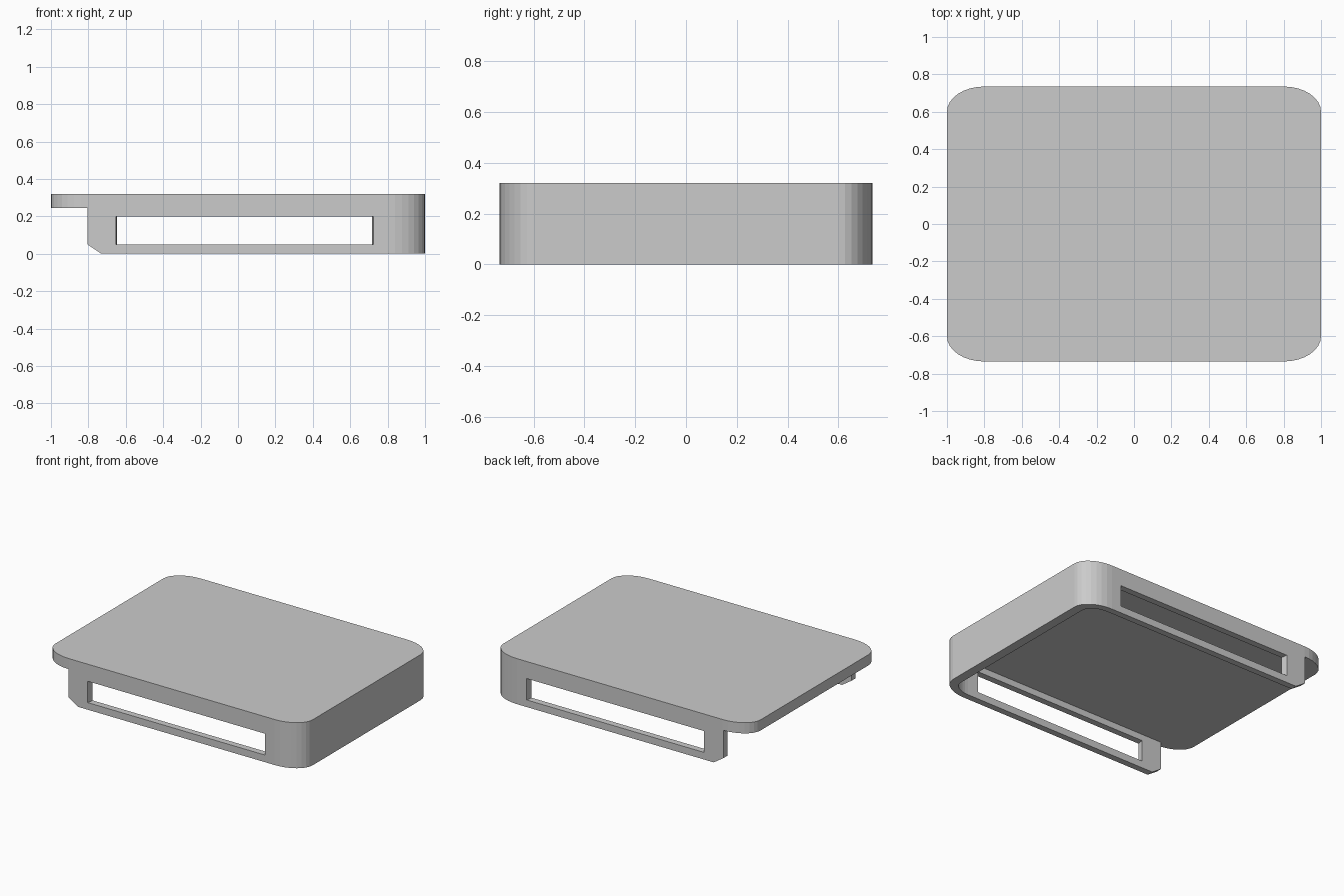
import bpy, bmesh, math
from mathutils import Vector

if "Cube" in bpy.data.objects:
    bpy.data.objects.remove(bpy.data.objects["Cube"])

HX, HY, TOP, CEIL = 1.0, 0.735, 0.32, 0.245
RX, RY = 0.2, 0.135          # elliptical corner radii
TX, TY = 0.065, 0.045        # wall thickness
SEGS = 8


def prism(name, points, offset):
    """Extrude a flat outline of 3D points along offset."""
    bm = bmesh.new()
    face = bm.faces.new([bm.verts.new(p) for p in points])
    ext = bmesh.ops.extrude_face_region(bm, geom=[face])
    moved = [v for v in ext["geom"] if isinstance(v, bmesh.types.BMVert)]
    bmesh.ops.translate(bm, verts=moved, vec=Vector(offset))
    bmesh.ops.recalc_face_normals(bm, faces=bm.faces)
    mesh = bpy.data.meshes.new(name)
    bm.to_mesh(mesh)
    bm.free()
    obj = bpy.data.objects.new(name, mesh)
    bpy.context.collection.objects.link(obj)
    return obj


def corner(sx, sy, hx, hy, rx, ry, start):
    """Elliptical corner arc, counter-clockwise from the start angle."""
    cx, cy = sx * (hx - rx), sy * (hy - ry)
    arc = [math.radians(start + 90 * i / SEGS) for i in range(SEGS + 1)]
    return [(cx + rx * math.cos(a), cy + ry * math.sin(a)) for a in arc]


def cut(target, cutter):
    mod = target.modifiers.new(cutter.name, "BOOLEAN")
    mod.operation = "DIFFERENCE"
    mod.solver = "EXACT"
    mod.object = cutter
    cutter.hide_render = True
    cutter.hide_set(True)


# rounded tray body
outline = []
for sx, sy, start in ((1, 1, 0), (-1, 1, 90), (-1, -1, 180), (1, -1, 270)):
    outline += corner(sx, sy, HX, HY, RX, RY, start)
tray = prism("tray_body", [(x, y, 0) for x, y in outline], (0, 0, TOP))

# underside cavity, open to the left
ix, iy, rx, ry = HX - TX, HY - TY, RX - TX, RY - TY
inner = [(-1.2, -iy)] + corner(1, -1, ix, iy, rx, ry, 270)
inner += corner(1, 1, ix, iy, rx, ry, 0) + [(-1.2, iy)]
cut(tray, prism("cavity_cutter", [(x, y, -0.1) for x, y in inner],
                (0, 0, CEIL + 0.1)))

# left end removed below the plate, with the chamfered wall foot
profile = [(-1.2, CEIL), (-1.2, -0.05), (-0.66, -0.05), (-0.73, 0),
           (-0.805, 0.05), (-0.805, CEIL)]
cut(tray, prism("end_cutter", [(x, -1, z) for x, z in profile], (0, 2, 0)))

# slightly flared long slots in front and back walls
for name, s in (("front_slot_cutter", -1), ("back_slot_cutter", 1)):
    y0, y1, f = s * (HY - TY - 0.01), s * (HY + 0.01), 0.005
    slot = [(-0.65 + f, y0), (0.72 - f, y0), (0.72 + f, y1), (-0.65 - f, y1)]
    cut(tray, prism(name, [(x, y, 0.05) for x, y in slot], (0, 0, 0.15)))
